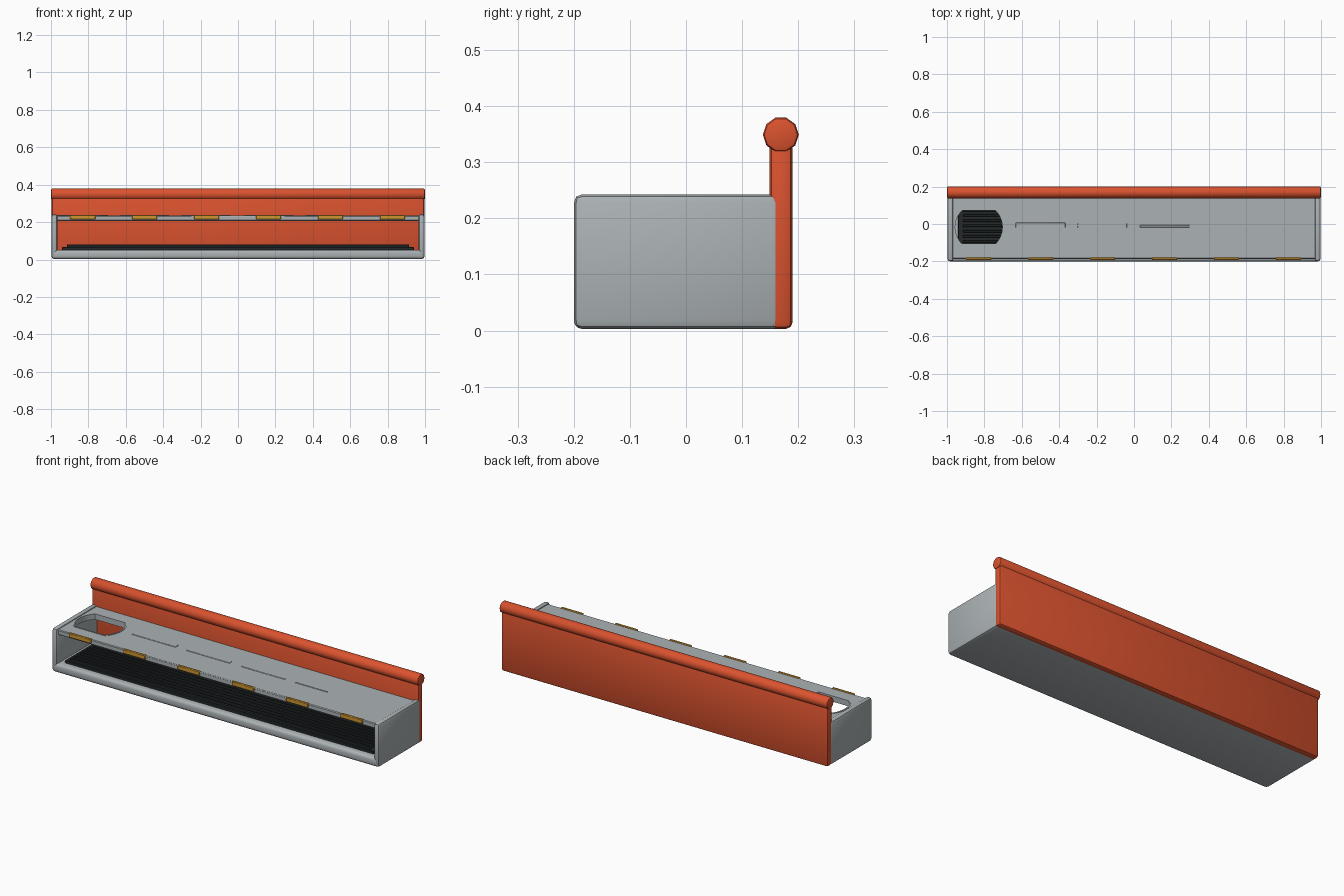
import bpy, bmesh, math
from mathutils import Matrix

if "Cube" in bpy.data.objects:
    bpy.data.objects.remove(bpy.data.objects["Cube"])


def material(name, rgb):
    m = bpy.data.materials.new(name)
    m.diffuse_color = (*rgb, 1)
    m.use_nodes = True
    m.node_tree.nodes["Principled BSDF"].inputs["Base Color"].default_value = m.diffuse_color
    return m


GREY = material("light grey", (0.41, 0.445, 0.46))
ORANGE = material("burnt orange", (0.70, 0.085, 0.028))
BLACK = material("rubber black", (0.018, 0.023, 0.024))
YELLOW = material("amber", (0.62, 0.30, 0.03))


def finish(name, bm, mat):
    bmesh.ops.recalc_face_normals(bm, faces=bm.faces)
    me = bpy.data.meshes.new(name)
    bm.to_mesh(me)
    bm.free()
    ob = bpy.data.objects.new(name, me)
    bpy.context.collection.objects.link(ob)
    me.materials.append(mat)
    return ob


def box(name, x, y, z, mat, bevel=0.0, segments=2):
    """Bevelled box from (min, max) ranges."""
    bm = bmesh.new()
    bmesh.ops.create_cube(bm, size=1)
    for v in bm.verts:
        for i, r in enumerate((x, y, z)):
            v.co[i] = r[1] if v.co[i] > 0 else r[0]
    if bevel:
        bmesh.ops.bevel(bm, geom=bm.edges[:], offset=bevel, segments=segments,
                        profile=0.5, affect='EDGES')
    return finish(name, bm, mat)


def prism(name, outline, z0, z1, mat):
    """Outline in x, y extruded upward."""
    bm = bmesh.new()
    face = bm.faces.new([bm.verts.new((x, y, z0)) for x, y in outline])
    top = bmesh.ops.extrude_face_region(bm, geom=[face])["geom"]
    bmesh.ops.translate(bm, vec=(0, 0, z1 - z0),
                        verts=[g for g in top if isinstance(g, bmesh.types.BMVert)])
    return finish(name, bm, mat)


def cup_outline(cx, cy, r, half, n=32):
    """Circle flattened at the front and back."""
    pts = []
    a0 = math.asin(half / r)
    for side in (0, math.pi):
        for i in range(n // 2 + 1):
            a = side - a0 + 2 * a0 * i / (n // 2)
            pts.append((cx + r * math.cos(a), cy + r * math.sin(a)))
    return pts


# Tray floor with rounded front lip
box("tray_floor", (-0.995, 0.995), (-0.2, 0.175), (0.003, 0.052), GREY, 0.015, 3)

# End panels
for s, side in ((-1, "left"), (1, "right")):
    box(side + "_end_panel", sorted((s * 0.998, s * 0.965)), (-0.2, 0.168),
        (0.003, 0.243), GREY, 0.015, 2)

# Top shelf with a cup opening
shelf = box("top_shelf", (-0.975, 0.975), (-0.186, 0.16), (0.207, 0.235), GREY, 0.004, 1)
cutter = prism("cup_cutter", cup_outline(-0.83, -0.017, 0.128, 0.09), 0.15, 0.3, GREY)
cutter.hide_render = True
cutter.hide_viewport = True
cut = shelf.modifiers.new("cup_opening", 'BOOLEAN')
cut.operation = 'DIFFERENCE'
cut.object = cutter
cut.solver = 'EXACT'

# Thin raised rim round the cup opening
bm = bmesh.new()
rings = [[bm.verts.new((x, y, z)) for x, y in cup_outline(-0.83, -0.017, r, h)]
         for r, h, z in ((0.126, 0.088, 0.206), (0.126, 0.088, 0.237),
                         (0.134, 0.094, 0.237), (0.134, 0.094, 0.206))]
count = len(rings[0])
for k in range(4):
    a, b = rings[k], rings[(k + 1) % 4]
    for i in range(count):
        j = (i + 1) % count
        bm.faces.new((a[i], a[j], b[j], b[i]))
finish("cup_rim", bm, GREY)

# Tool slots, each narrower than the last
for i, (cx, cy, length, width) in enumerate(((-0.50, -0.006, 0.265, 0.028),
                                             (-0.17, -0.008, 0.265, 0.024),
                                             (0.165, -0.012, 0.265, 0.014),
                                             (0.46, -0.016, 0.20, 0.007))):
    box(f"tool_slot_{i + 1}", (cx - length / 2, cx + length / 2),
        (cy - width / 2, cy + width / 2), (0.230, 0.2375), GREY, 0.002, 1)

# Label tabs on the front edge of the shelf
for i in range(6):
    cx = -0.83 + i * 0.331
    box(f"label_tab_{i + 1}", (cx - 0.067, cx + 0.067), (-0.193, -0.179),
        (0.214, 0.239), YELLOW, 0.003, 1)

# Rubber mat with lengthwise ribs
box("mat_base", (-0.94, 0.94), (-0.165, 0.145), (0.045, 0.067), BLACK, 0.003, 1)
RIBS = 11
for i in range(RIBS):
    cy = -0.15 + 0.28 * i / (RIBS - 1)
    box(f"mat_rib_{i + 1}", (-0.915, 0.915), (cy - 0.007, cy + 0.007),
        (0.06, 0.080), BLACK, 0.003, 1)

# Back panel
box("back_panel", (-0.996, 0.996), (0.149, 0.19), (0.003, 0.345), ORANGE, 0.012, 2)

# Ten-sided top rail with softened ends
bm = bmesh.new()
bmesh.ops.create_cone(bm, cap_ends=True, segments=10, radius1=0.032, radius2=0.032,
                      depth=2.0)
ends = [e for e in bm.edges if abs(e.verts[0].co.z - e.verts[1].co.z) < 0.01]
bmesh.ops.bevel(bm, geom=ends, offset=0.008, segments=2, profile=0.5, affect='EDGES')
# a vertex points straight up
bmesh.ops.transform(bm, verts=bm.verts[:],
                    matrix=Matrix.Translation((0, 0.169, 0.349)) @ Matrix.Rotation(math.pi / 2, 4, 'Y'))
finish("top_rail", bm, ORANGE)

# Smooth shading that keeps hard edges
bpy.ops.object.select_all(action='DESELECT')
for ob in bpy.context.scene.objects:
    if ob is not cutter:
        ob.select_set(True)
        bpy.context.view_layer.objects.active = ob
bpy.ops.object.shade_smooth_by_angle(angle=math.radians(40))
